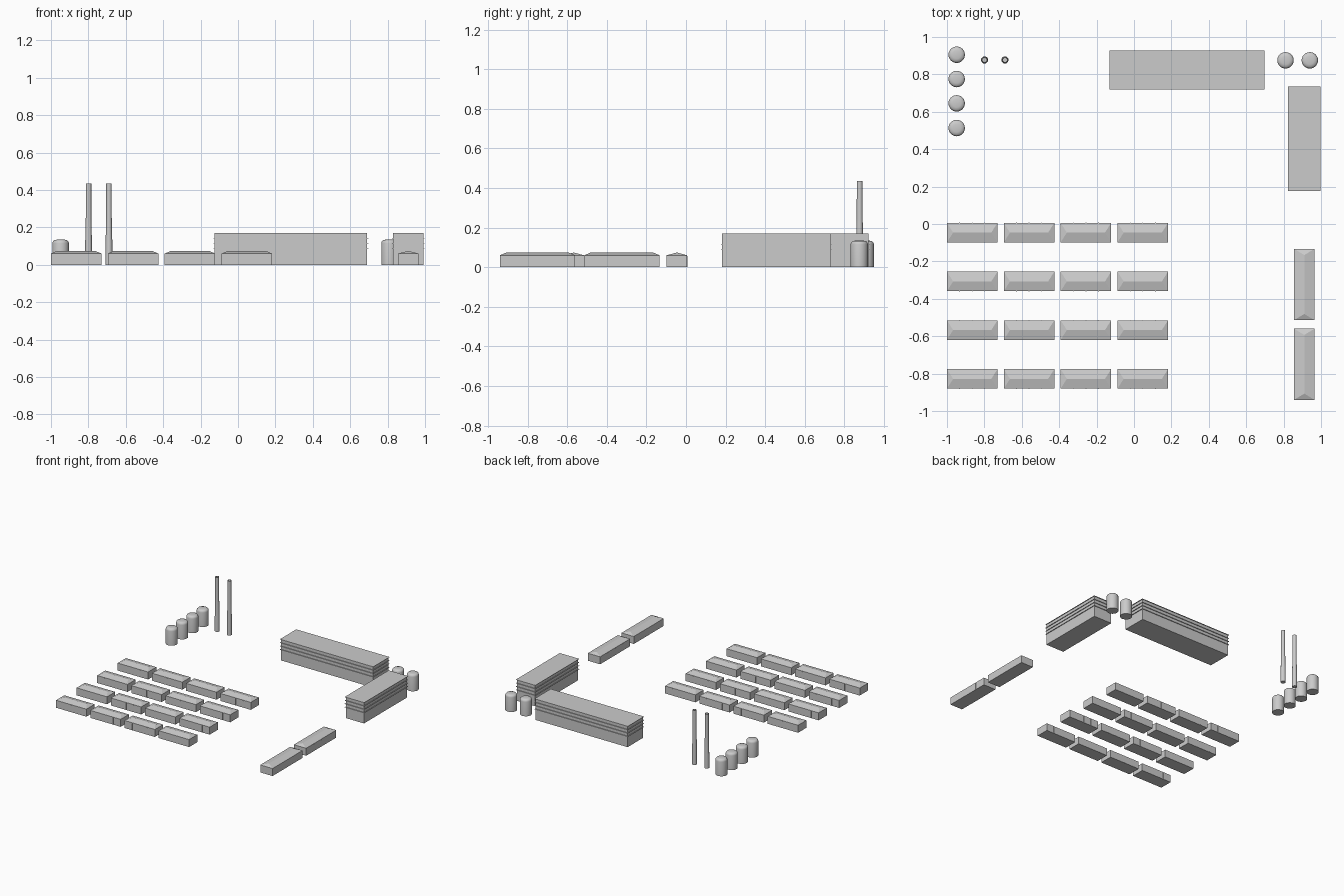
import bpy, bmesh, math

if "Cube" in bpy.data.objects:
    bpy.data.objects.remove(bpy.data.objects["Cube"])


def finish(bm, name, smooth=False):
    bmesh.ops.recalc_face_normals(bm, faces=bm.faces)
    me = bpy.data.meshes.new(name)
    bm.to_mesh(me)
    bm.free()
    ob = bpy.data.objects.new(name, me)
    bpy.context.collection.objects.link(ob)
    if smooth:
        bpy.context.view_layer.objects.active = ob
        ob.select_set(True)
        bpy.ops.object.shade_smooth_by_angle(angle=math.radians(35))
        ob.select_set(False)
    return ob


def box(bm, x0, x1, y0, y1, z0, z1):
    vs = bmesh.ops.create_cube(bm, size=1)["verts"]
    for v in vs:
        v.co.x = x1 if v.co.x > 0 else x0
        v.co.y = y1 if v.co.y > 0 else y0
        v.co.z = z1 if v.co.z > 0 else z0


def lathe(name, x, y, profile, sides):
    bm = bmesh.new()
    rings = []
    for r, z in profile:
        if r == 0:
            rings.append([bm.verts.new((x, y, z))] * sides)
        else:
            rings.append([bm.verts.new((x + r * math.cos(2 * math.pi * i / sides),
                                        y + r * math.sin(2 * math.pi * i / sides), z))
                          for i in range(sides)])
    for a, b in zip(rings, rings[1:]):
        for i in range(sides):
            j = (i + 1) % sides
            bm.faces.new(list(dict.fromkeys((a[i], a[j], b[j], b[i]))))
    finish(bm, name, True)


EAVE, RIDGE = 0.06, 0.074


def shed(name, x0, x1, y0, y1):
    """Long low shed with a hipped roof and thin wall posts."""
    bm = bmesh.new()
    lo = [bm.verts.new((x, y, 0)) for x, y in ((x0, y0), (x1, y0), (x1, y1), (x0, y1))]
    hi = [bm.verts.new((v.co.x, v.co.y, EAVE)) for v in lo]
    bm.faces.new(lo)
    for i in range(4):
        j = (i + 1) % 4
        bm.faces.new((lo[i], lo[j], hi[j], hi[i]))
    cx, cy, h = (x0 + x1) / 2, (y0 + y1) / 2, 0.033
    a, b, c, d = hi
    if x1 - x0 > y1 - y0:
        p, q = bm.verts.new((x0 + h, cy, RIDGE)), bm.verts.new((x1 - h, cy, RIDGE))
    else:
        p, q = bm.verts.new((cx, y0 + h, RIDGE)), bm.verts.new((cx, y1 - h, RIDGE))
        a, b, c, d = b, c, d, a
    for f in ((a, b, q, p), (b, c, q), (c, d, p, q), (d, a, p)):
        bm.faces.new(f)
    # wall posts on the long sides
    for k in range(1, 4):
        t = k / 4
        if x1 - x0 > y1 - y0:
            m = x0 + t * (x1 - x0)
            box(bm, m - .002, m + .002, y0 - .001, y1 + .001, 0.002, EAVE - .004)
        else:
            m = y0 + t * (y1 - y0)
            box(bm, x0 - .001, x1 + .001, m - .002, m + .002, 0.002, EAVE - .004)
    finish(bm, name)


# rows of low sheds
for r, yc in enumerate((-0.046, -0.307, -0.567, -0.828)):
    for c, x0 in enumerate((-1.0, -0.696, -0.392, -0.088)):
        shed(f"low_shed_{r}_{c}", x0, x0 + 0.27, yc - 0.052, yc + 0.052)

# two sheds on the east side
shed("east_shed_north", 0.856, 0.965, -0.514, -0.133)
shed("east_shed_south", 0.856, 0.965, -0.94, -0.56)


def hall(name, x0, x1, y0, y1):
    """Large hall with louvre slabs around the upper half."""
    bm = bmesh.new()
    o = 0.006
    box(bm, x0 + o, x1 - o, y0 + o, y1 - o, 0, 0.17)
    for z in (0.088, 0.115, 0.142, 0.17):
        box(bm, x0, x1, y0, y1, z - 0.001, z + 0.001)
    finish(bm, name)


hall("main_hall", -0.132, 0.697, 0.72, 0.927)
hall("side_hall", 0.824, 0.997, 0.177, 0.735)

# domed storage tanks
R = 0.044
tank = [(0, 0), (R, 0), (R, 0.115), (R * .95, 0.124), (R * .8, 0.131), (R * .5, 0.134), (0, 0.135)]
spots = [(-0.948, y) for y in (0.905, 0.775, 0.645, 0.513)] + [(0.81, 0.875), (0.94, 0.875)]
for i, (x, y) in enumerate(spots):
    lathe(f"storage_tank_{i}", x, y, tank, 24)

# tall chimneys, tapering and open at the top
stack = [(0, 0), (0.019, 0), (0.018, 0.12), (0.015, 0.25), (0.0145, 0.435), (0.011, 0.435), (0.011, 0.40), (0, 0.40)]
for i, x in enumerate((-0.799, -0.69)):
    lathe(f"chimney_{i}", x, 0.877, stack, 16)
